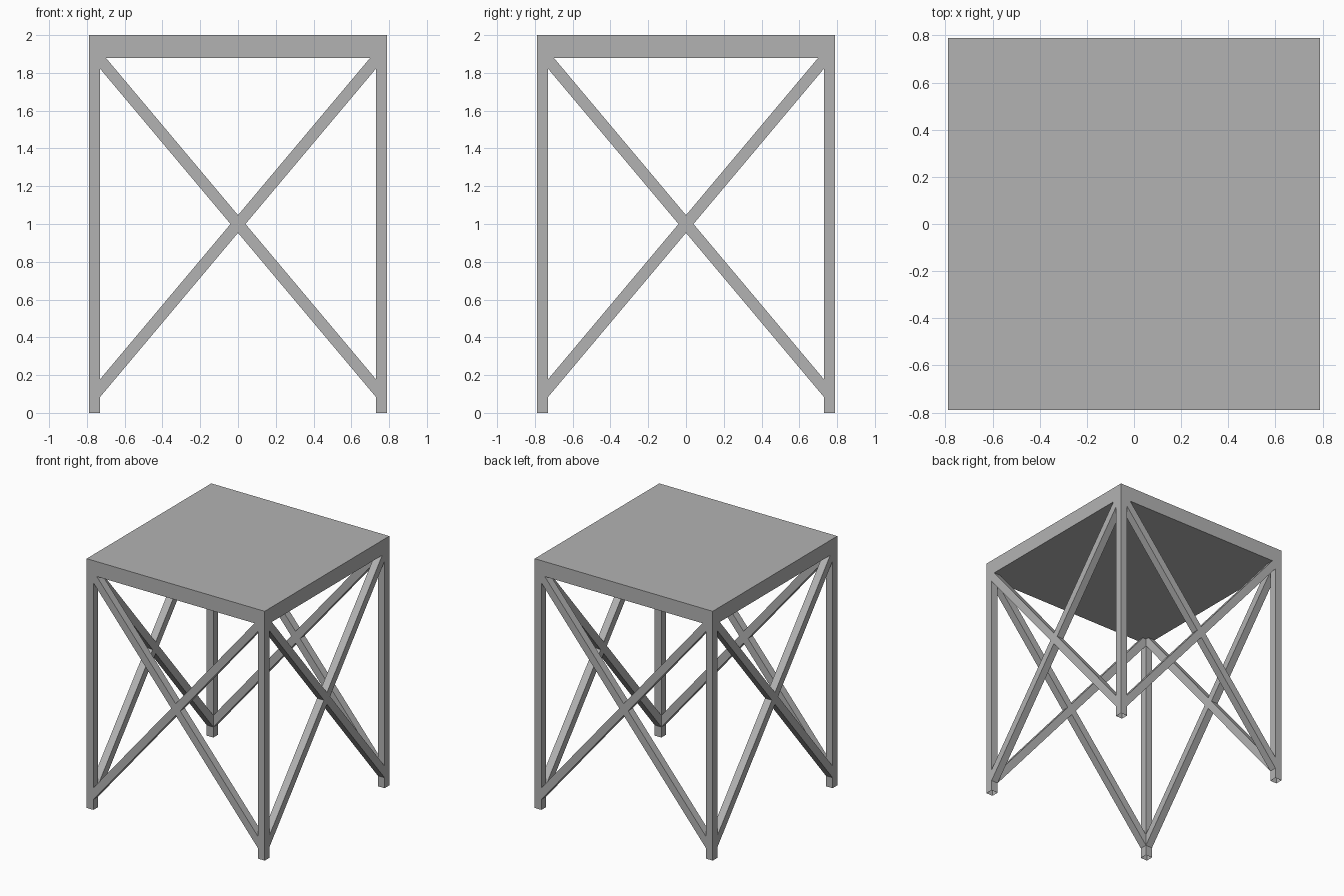
import bpy
import bmesh
from math import pi
from mathutils import Matrix

HALF = 0.79      # half width of the stool
BAR = 0.06       # thickness of legs and braces
INNER = HALF - BAR
HEIGHT = 2.0
UNDER = 1.88     # underside of the seat
MID = 1.0        # height where braces cross
SLOPE = 1.19
GAP = 0.047      # half the vertical thickness of a brace

if "Cube" in bpy.data.objects:
    bpy.data.objects.remove(bpy.data.objects["Cube"], do_unlink=True)

grey = bpy.data.materials.new("plain grey")
grey.use_nodes = True
COLOUR = (0.45, 0.45, 0.45, 1)
grey.diffuse_color = COLOUR
grey.node_tree.nodes["Principled BSDF"].inputs["Base Color"].default_value = COLOUR


def finish(bm, name):
    bmesh.ops.recalc_face_normals(bm, faces=bm.faces)
    mesh = bpy.data.meshes.new(name)
    bm.to_mesh(mesh)
    bm.free()
    mesh.materials.append(grey)
    obj = bpy.data.objects.new(name, mesh)
    bpy.context.collection.objects.link(obj)
    return obj


def box(name, size, centre, open_bottom=False):
    bm = bmesh.new()
    bmesh.ops.create_cube(bm, size=1, matrix=Matrix.Translation(centre) @ Matrix.Diagonal((*size, 1)))
    finish_faces = [f for f in bm.faces if f.normal.z < -0.5] if open_bottom else []
    bmesh.ops.delete(bm, geom=finish_faces, context="FACES")
    return finish(bm, name)


# Seat slab
box("seat", (2 * HALF, 2 * HALF, HEIGHT - UNDER), (0, 0, (HEIGHT + UNDER) / 2))

# Four hollow-ended legs
for side, sx in (("left", 1), ("right", -1)):
    for end, sy in (("front", -1), ("back", 1)):
        c = HALF - BAR / 2
        box(f"{end}_{side}_leg", (BAR, BAR, UNDER), (sx * c, sy * c, UNDER / 2), True)

# Crossed brace outline: right half, then mirrored
reach = INNER * SLOPE
right = [
    (0, MID - GAP),
    (INNER, MID - reach - GAP),
    (INNER, MID - reach + GAP),
    (GAP / SLOPE, MID),
    (INNER, MID + reach - GAP),
    (INNER, UNDER),
    ((UNDER - MID - GAP) / SLOPE, UNDER),
    (0, MID + GAP),
]
outline = right + [(-x, z) for x, z in reversed(right[1:-1])]

# One crossed brace on each side, flush with the legs
for i, side in enumerate(("front", "left", "back", "right")):
    bm = bmesh.new()
    face = bm.faces.new([bm.verts.new((x, -HALF, z)) for x, z in outline])
    grown = bmesh.ops.extrude_face_region(bm, geom=[face], use_keep_orig=True)
    moved = [v for v in grown["geom"] if isinstance(v, bmesh.types.BMVert)]
    bmesh.ops.translate(bm, verts=moved, vec=(0, BAR, 0))
    bmesh.ops.rotate(bm, verts=bm.verts, matrix=Matrix.Rotation(i * pi / 2, 3, "Z"))
    finish(bm, f"{side}_cross_brace")
